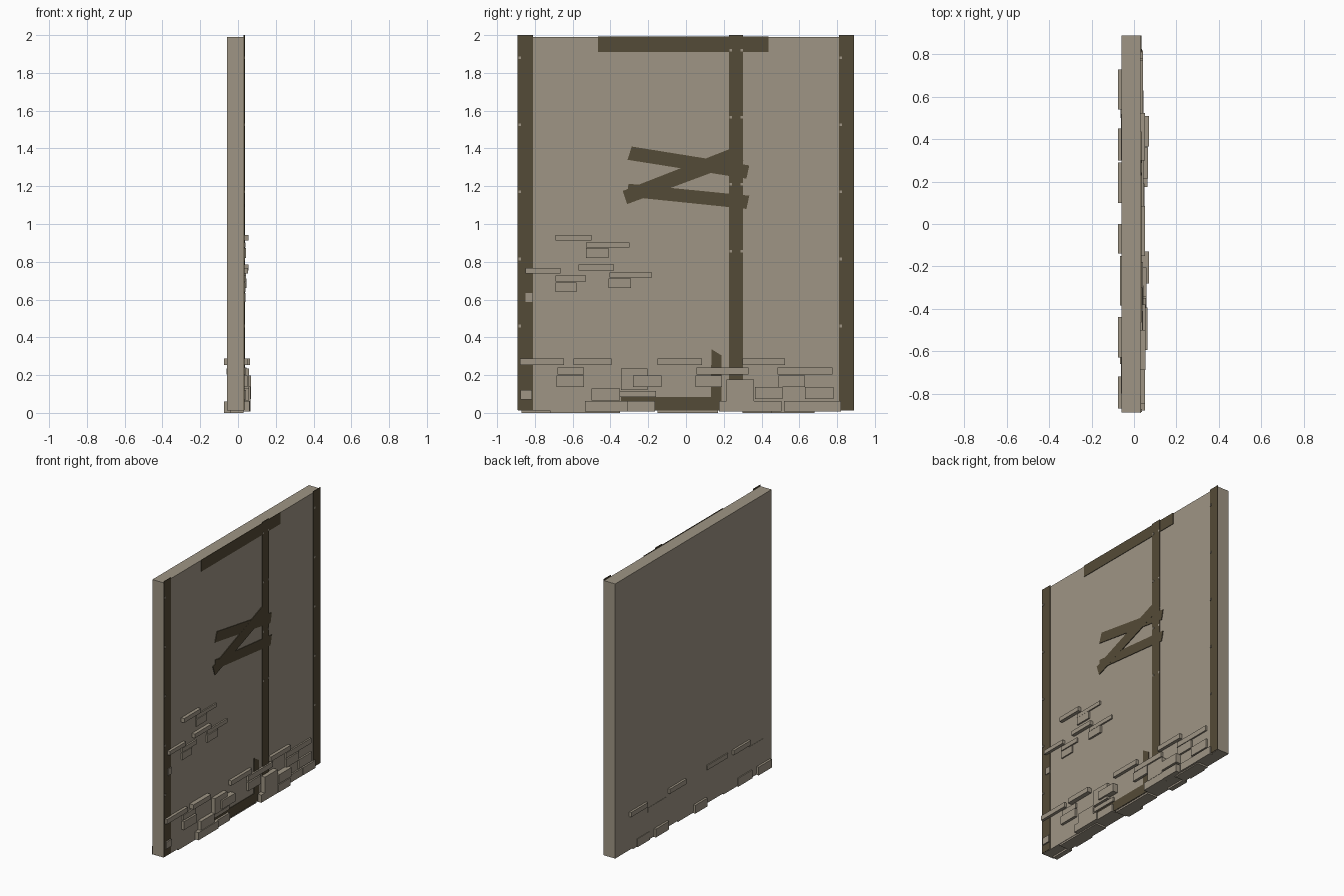
import bpy, bmesh


def material(name, rgb):
    m = bpy.data.materials.new(name)
    m.diffuse_color = (*rgb, 1)
    return m


PLASTER = material("warm_grey_plaster", (0.345, 0.3, 0.232))
TIMBER = material("dark_brown_timber", (0.088, 0.069, 0.038))
FACE = 0.031    # x of the wall's show side
BACK = -0.059   # x of the wall's rear side


def finish(name, bm, mat):
    bmesh.ops.recalc_face_normals(bm, faces=bm.faces)
    me = bpy.data.meshes.new(name)
    bm.to_mesh(me)
    bm.free()
    me.materials.append(mat)
    ob = bpy.data.objects.new(name, me)
    bpy.context.collection.objects.link(ob)
    return ob


def slab(bm, outline, x0, x1):
    """Extrude a (y, z) outline from x0 to x1."""
    a = [bm.verts.new((x0, y, z)) for y, z in outline]
    b = [bm.verts.new((x1, y, z)) for y, z in outline]
    bm.faces.new(a)
    bm.faces.new(b)
    n = len(a)
    for i in range(n):
        bm.faces.new((a[i], a[(i + 1) % n], b[(i + 1) % n], b[i]))


def rect(y0, y1, z0, z1):
    return [(y0, z0), (y1, z0), (y1, z1), (y0, z1)]


def part(name, outline, x0, x1, mat):
    bm = bmesh.new()
    slab(bm, outline, x0, x1)
    return finish(name, bm, mat)


def stones(name, rows, x0):
    """Rows of courses: (z0, z1, [(y0, y1, outer x), ...])."""
    bm = bmesh.new()
    for z0, z1, items in rows:
        for y0, y1, x in items:
            slab(bm, rect(y0, y1, z0, z1), x0, x)
    return finish(name, bm, PLASTER)


# Plaster wall panel
part("wall_panel", rect(-0.89, 0.89, 0.012, 1.99), BACK, FACE, PLASTER)

# Thin timber framing on the show side, each layer a hair above the last
timbers = {
    "left_post": rect(-0.893, -0.81, 0.015, 2.0),
    "right_post": rect(0.81, 0.89, 0.015, 2.0),
    "top_beam": rect(-0.466, 0.437, 1.91, 1.993),
    "sill_beam": rect(-0.345, 0.187, 0.013, 0.083),
    "lower_brace": [(0.13, 0.02), (0.187, 0.02), (0.187, 0.305), (0.135, 0.337)],
    "upper_plank": [(-0.31, 1.34), (0.32, 1.24), (0.335, 1.31), (-0.287, 1.41)],
    "lower_plank": [(-0.31, 1.145), (0.32, 1.08), (0.335, 1.15), (-0.305, 1.213)],
    "diagonal_plank": [(-0.312, 1.105), (0.305, 1.335), (0.24, 1.4), (-0.335, 1.175)],
    "middle_post": rect(0.228, 0.303, 0.1, 2.0),
}
for i, (name, outline) in enumerate(timbers.items()):
    part(name, outline, FACE - 0.001, FACE + 0.003 + 0.0003 * i, TIMBER)

# Tiny pale nail heads on the posts
bm = bmesh.new()
for top, ys in ((1.88, (-0.88, 0.82)), (1.92, (0.237, 0.295))):
    for y in ys:
        for k in range(5 if top < 1.9 else 4):
            z = top - 0.355 * k
            slab(bm, rect(y - 0.007, y + 0.007, z - 0.007, z + 0.007),
                 FACE, FACE + 0.0065)
finish("nail_heads", bm, PLASTER)

# Exposed bricks, upper patch
stones("upper_bricks", [
    (0.912, 0.943, [(-0.69, -0.5, 0.055)]),
    (0.875, 0.902, [(-0.53, -0.30, 0.04)]),
    (0.82, 0.872, [(-0.53, -0.41, 0.042)]),
    (0.755, 0.785, [(-0.57, -0.38, 0.055)]),
    (0.738, 0.766, [(-0.85, -0.665, 0.052)]),
    (0.716, 0.744, [(-0.405, -0.18, 0.042)]),
    (0.695, 0.727, [(-0.69, -0.53, 0.042)]),
    (0.64, 0.69, [(-0.69, -0.58, 0.04)]),
    (0.66, 0.712, [(-0.41, -0.29, 0.045)]),
    (0.588, 0.635, [(-0.85, -0.81, 0.04)]),
], FACE - 0.01)

# Stone footing, show side
stones("front_footing", [
    (0.253, 0.287, [(-0.88, -0.645, 0.052), (-0.595, -0.395, 0.063),
                    (-0.15, 0.085, 0.053), (0.30, 0.525, 0.053)]),
    (0.203, 0.24, [(-0.68, -0.54, 0.043), (0.055, 0.33, 0.046), (0.485, 0.775, 0.042)]),
    (0.137, 0.197, [(-0.685, -0.54, 0.05), (-0.28, -0.13, 0.07),
                    (0.05, 0.19, 0.05), (0.49, 0.63, 0.045)]),
    (0.12, 0.235, [(-0.345, -0.205, 0.058)]),
    (0.07, 0.12, [(-0.875, -0.815, 0.043)]),
    (0.065, 0.13, [(-0.5, -0.35, 0.057)]),
    (0.085, 0.115, [(-0.35, -0.16, 0.045)]),
    (0.06, 0.178, [(0.215, 0.36, 0.065)]),
    (0.073, 0.138, [(0.365, 0.51, 0.07), (0.63, 0.78, 0.043)]),
    (0.008, 0.063, [(-0.535, -0.31, 0.06), (-0.31, -0.165, 0.05), (0.175, 0.365, 0.063),
                    (0.366, 0.505, 0.065), (0.52, 0.675, 0.042), (0.676, 0.82, 0.043)]),
], FACE - 0.01)

# Stone footing, rear side
stones("rear_footing", [
    (0.253, 0.287, [(0.54, 0.73, -0.075), (0.10, 0.29, -0.075),
                    (-0.385, -0.15, -0.066), (-0.63, -0.44, -0.075)]),
    (0.203, 0.235, [(0.3, 0.52, -0.061), (-0.8, -0.63, -0.061)]),
    (0.0, 0.06, [(0.5, 0.64, -0.063), (0.3, 0.45, -0.075), (-0.14, 0.0, -0.075),
                 (-0.66, -0.5, -0.066), (-0.87, -0.72, -0.075)]),
], BACK + 0.02)

# Slightly sunken stones under the wall
stones("base_stones", [
    (0.0, 0.02, [(-0.72, -0.35, 0.028), (-0.15, 0.17, 0.028), (0.45, 0.68, 0.028)]),
], BACK + 0.004)
